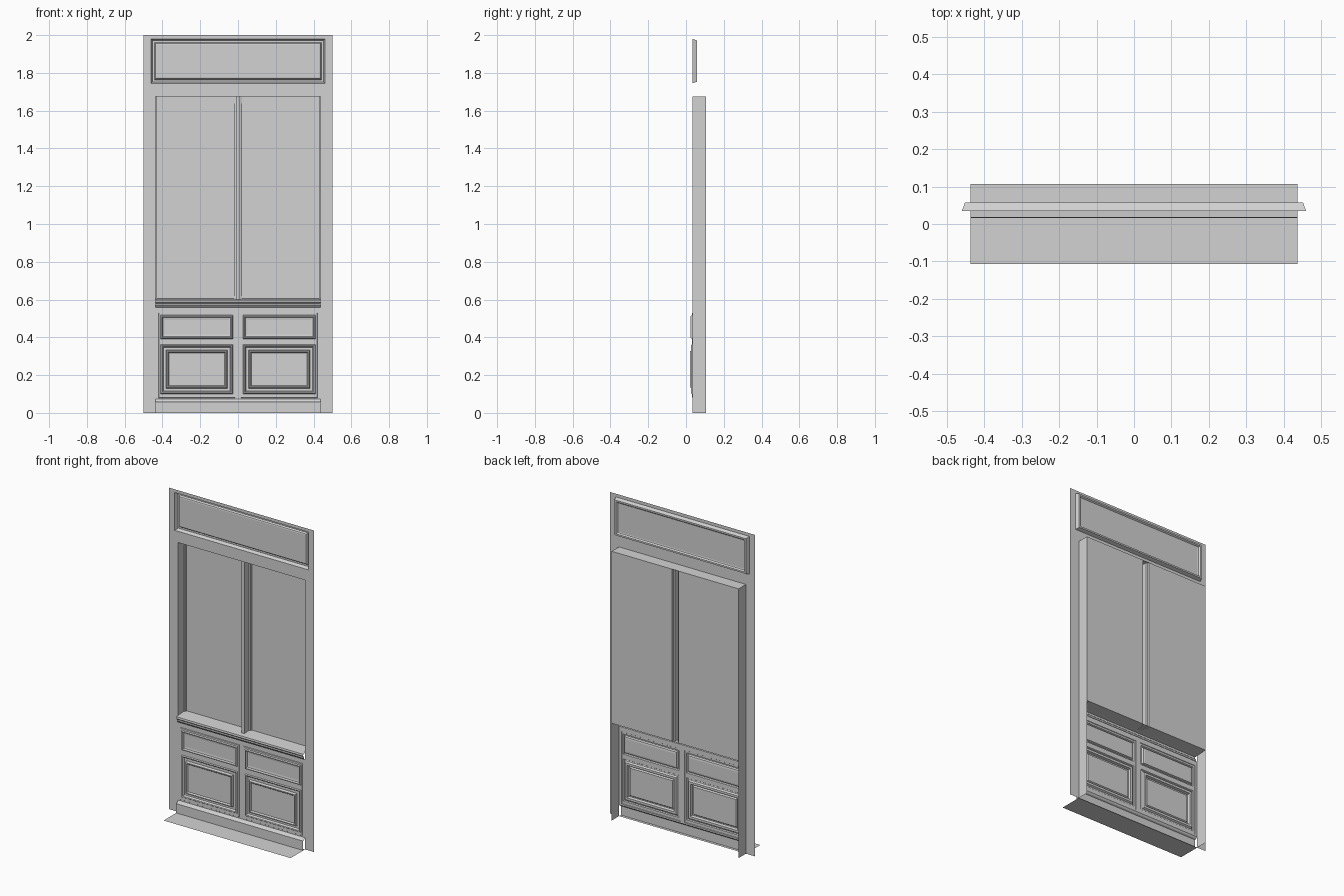
import bpy

cube = bpy.data.objects.get("Cube")
if cube:
    bpy.data.objects.remove(cube, do_unlink=True)

paint = bpy.data.materials.new("pale grey paint")
paint.use_nodes = True
GREY = (0.65, 0.65, 0.65, 1)
paint.diffuse_color = GREY
paint.node_tree.nodes["Principled BSDF"].inputs["Base Color"].default_value = GREY


def add(name, verts, faces):
    mesh = bpy.data.meshes.new(name)
    mesh.from_pydata(verts, [], faces)
    mesh.materials.append(paint)
    ob = bpy.data.objects.new(name, mesh)
    bpy.context.collection.objects.link(ob)
    return ob


def plate(name, rect, y, holes=()):
    """Flat upright sheet facing the front, with rectangular openings."""
    xs = sorted({v for r in (rect, *holes) for v in (r[0], r[1])})
    zs = sorted({v for r in (rect, *holes) for v in (r[2], r[3])})
    verts = [(x, y, z) for z in zs for x in xs]
    n = len(xs)
    faces = []
    for j in range(len(zs) - 1):
        for i in range(n - 1):
            cx, cz = (xs[i] + xs[i + 1]) / 2, (zs[j] + zs[j + 1]) / 2
            if any(h[0] < cx < h[1] and h[2] < cz < h[3] for h in holes):
                continue
            a = j * n + i
            faces.append((a, a + 1, a + n + 1, a + n))
    return add(name, verts, faces)


def rings(name, rect, steps, cap=True):
    """Mitred moulding: nested rectangles given by (inset, depth)."""
    x0, x1, z0, z1 = rect
    verts, faces = [], []
    for d, y in steps:
        verts += [(x0 + d, y, z0 + d), (x1 - d, y, z0 + d),
                  (x1 - d, y, z1 - d), (x0 + d, y, z1 - d)]
    for k in range(len(steps) - 1):
        for i in range(4):
            j = (i + 1) % 4
            faces.append((4 * k + i, 4 * k + j, 4 * k + 4 + j, 4 * k + 4 + i))
    if cap:
        m = 4 * len(steps) - 4
        faces.append((m, m + 1, m + 2, m + 3))
    return add(name, verts, faces)


def sweep_x(name, half, profile):
    """Open (y, z) profile run along the width."""
    verts = [(s * half, y, z) for y, z in profile for s in (-1, 1)]
    return add(name, verts, [(2 * i, 2 * i + 1, 2 * i + 3, 2 * i + 2)
                             for i in range(len(profile) - 1)])


def sweep_z(name, z0, z1, profile):
    """Open (x, y) profile run upright."""
    verts = [(x, y, z) for x, y in profile for z in (z0, z1)]
    return add(name, verts, [(2 * i, 2 * i + 2, 2 * i + 3, 2 * i + 1)
                             for i in range(len(profile) - 1)])


WALL, BACK, HALF, TOP = 0.035, 0.107, 0.437, 1.675

# Surrounding wall with the transom and bay openings
transom = (-0.46, 0.46, 1.745, 1.98)
plate("wall", (-0.5, 0.5, 0, 2), WALL, [transom, (-HALF, HALF, 0, TOP)])
rings("transom_panel", transom,
      [(0, WALL), (0.008, 0.057), (0.018, 0.057), (0.024, 0.048), (0.03, 0.046)])

# Bay reveal, header and floor
sweep_x("reveal_head", HALF, [(WALL, TOP), (BACK, TOP)])
sweep_x("floor_sill", HALF, [(-0.107, 0), (WALL, 0)])

# Window sill moulding and plinth, open at their ends
sweep_x("window_sill", HALF,
        [(BACK, 0.605), (0.04, 0.6), (0.018, 0.598), (0.016, 0.587),
         (0.024, 0.58), (0.024, 0.57), (0.031, 0.562), (WALL, 0.558)])
sweep_x("plinth", HALF, [(0.017, 0), (0.017, 0.058), (0.026, 0.062), (WALL, 0.073)])

# Centre mullion, hollow at the back
sweep_z("mullion", 0.6, TOP, [(-0.022, BACK), (-0.02, 0.096), (-0.01, 0.092), (-0.01, 0.048),
                              (0.01, 0.048), (0.01, 0.092), (0.02, 0.096), (0.022, BACK)])

# Lower woodwork field
leaves = [(-0.42, -0.015, 0.08, 0.53), (0.015, 0.42, 0.08, 0.53)]
plate("lower_field", (-HALF, HALF, 0.07, 0.56), WALL, leaves)

for side, leaf in zip((-1, 1), leaves):
    tag = "left" if side > 0 else "right"
    mid = side * 0.2185

    # Reveal side and window stop
    sweep_z(tag + "_jamb", 0, TOP, [(side * HALF, WALL), (side * HALF, BACK)])
    sweep_z(tag + "_window_stop", 0.6, TOP,
            [(side * HALF, 0.092), (side * 0.43, 0.092), (side * 0.428, BACK)])

    # Glazing with its rails
    x0, x1 = sorted((side * 0.022, side * HALF))
    plate(tag + "_pane", (x0, x1, 0.605, TOP), BACK)
    plate(tag + "_top_rail", (x0, x1, 1.637, TOP), BACK - 0.003)
    plate(tag + "_bottom_rail", (x0, x1, 0.605, 0.62), BACK - 0.003)

    # Carved crest at the foot of the pane
    curve = [(0.1, 0.62), (0.088, 0.633), (0.055, 0.643), (0.038, 0.652), (0.02, 0.668)]
    outline = curve + [(0, 0.673)] + [(-x, z) for x, z in reversed(curve)]
    add(tag + "_crest", [(mid + x, BACK - 0.005, z) for x, z in outline],
        [tuple(reversed(range(len(outline))))])

    # Door leaf with a drawer panel above a raised panel
    drawer = (mid - 0.192, mid + 0.192, 0.392, 0.517)
    lower = (mid - 0.192, mid + 0.192, 0.1, 0.362)
    rings(tag + "_leaf_edge", leaf, [(0, WALL), (0.002, 0.032)], cap=False)
    inner = (leaf[0] + 0.002, leaf[1] - 0.002, leaf[2] + 0.002, leaf[3] - 0.002)
    plate(tag + "_leaf", inner, 0.032, [drawer, lower])
    rings(tag + "_drawer_panel", drawer,
          [(0, 0.032), (0.004, 0.025), (0.009, 0.025), (0.013, 0.036), (0.024, 0.038)])
    rings(tag + "_lower_panel", lower,
          [(0, 0.032), (0.004, 0.026), (0.01, 0.028), (0.016, 0.038),
           (0.03, 0.038), (0.034, 0.022), (0.04, 0.022), (0.046, 0.03)])
